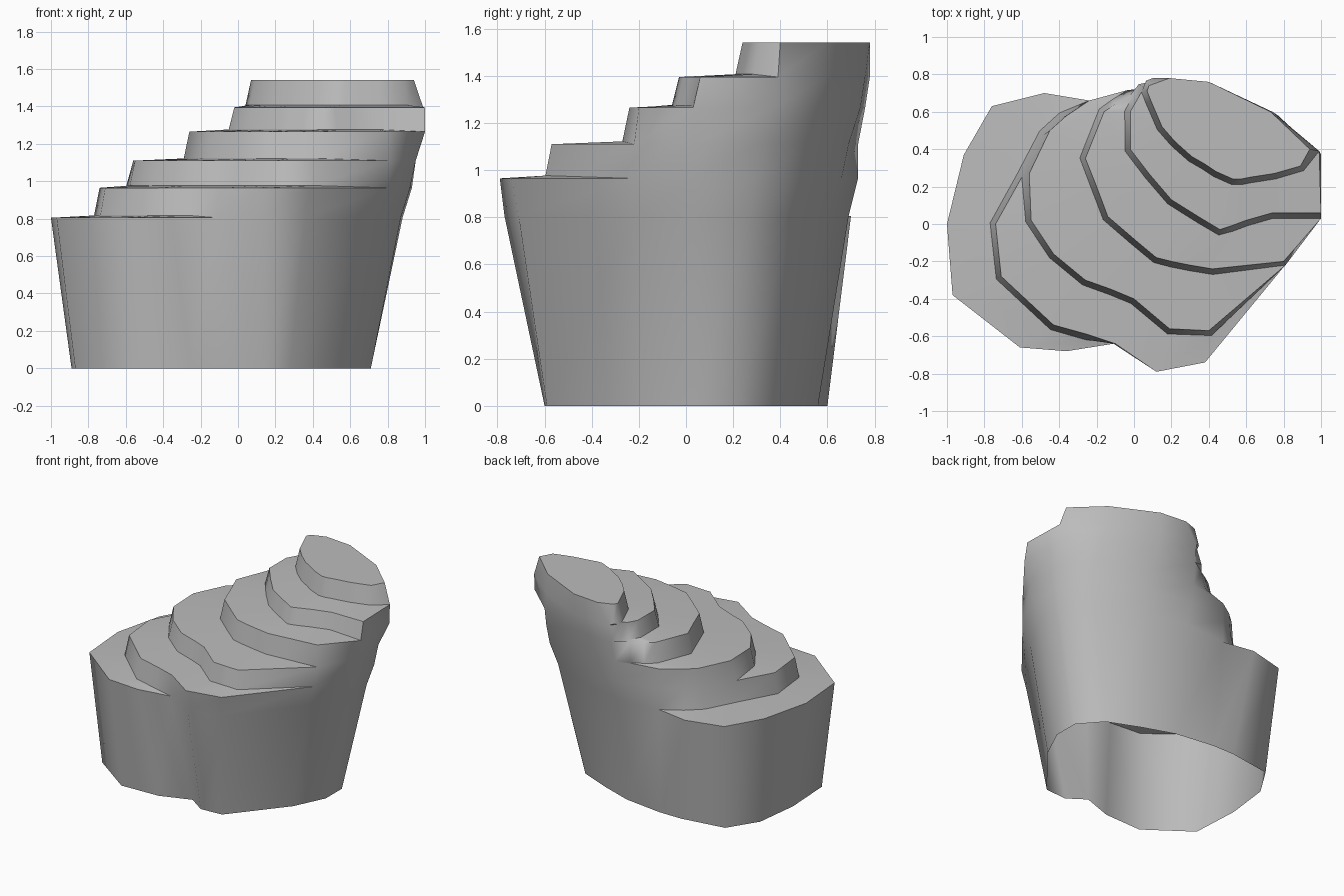
import bpy
import bmesh
import math
from mathutils import Vector

# Remove the default object
default = bpy.data.objects.get("Cube")
if default:
    bpy.data.objects.remove(default, do_unlink=True)

LIP = 0.03    # how far the foot of each riser stands out from its top
RISE = 0.012  # slight slope of each terrace towards its riser

# Outlines of the rock at each level, counter-clockwise from the front right,
# with the same number of points so that they can be lofted together
foot = [(.28, -.59), (.6, -.2), (.71, .03), (.71, .22), (.57, .38), (.33, .48),
        (.1, .56), (-.2, .6), (-.38, .6), (-.71, .55), (-.85, .33), (-.89, 0),
        (-.87, -.37), (-.55, -.6), (-.25, -.59), (-.02, -.51), (.11, -.6)]
first = [(.36, -.71), (.74, -.22), (.87, .03), (.88, .27), (.74, .46), (.4, .61),
         (.1, .69), (-.24, .66), (-.48, .7), (-.76, .63), (-.91, .37), (-1, 0),
         (-.97, -.38), (-.61, -.66), (-.36, -.68), (-.11, -.64), (.12, -.77)]
second = [(.38, -.74), (.8, -.23), (.92, .03), (.93, .29), (.79, .49), (.42, .66),
          (.1, .73), (-.24, .66), (-.38, .57), (-.48, .48), (-.6, .25), (-.74, 0),
          (-.71, -.28), (-.43, -.54), (-.25, -.59), (-.1, -.64), (.12, -.79)]
third = [(.4, -.57), (.81, -.22), (.95, .03), (.95, .31), (.79, .53), (.42, .69),
         (.08, .73), (-.24, .66), (-.36, .58), (-.45, .5), (-.56, .27), (-.55, .02),
         (-.43, -.16), (-.26, -.3), (-.12, -.35), (0, -.4), (.19, -.56)]
fourth = [(.42, -.24), (.8, -.2), (1, .03), (1, .37), (.77, .58), (.41, .74),
          (.09, .76), (-.02, .69), (-.1, .64), (-.16, .6), (-.26, .35), (-.2, .2),
          (-.14, .04), (0, -.08), (.12, -.18), (.2, -.2), (.3, -.22)]
fifth = [(.6, .02), (.74, .06), (1, .06), (.99, .39), (.74, .6), (.4, .76),
         (.1, .78), (.05, .73), (.02, .67), (-.02, .6), (-.02, .4), (.08, .27),
         (.2, .13), (.28, .08), (.36, .03), (.46, -.03), (.52, -.01)]
summit = [(.62, .25), (.75, .27), (.89, .31), (.94, .4), (.73, .6), (.4, .76),
          (.19, .78), (.08, .74), (.07, .71), (.09, .66), (.15, .52), (.22, .44),
          (.31, .36), (.38, .32), (.44, .28), (.53, .24), (.57, .24)]

# Each terrace: outline, height, and the run of points where it opens
count = len(foot)
terraces = [(first, .805, range(8, 15)),
            (second, .965, range(11, count + 1)),
            (third, 1.11, range(7, count + 1)),
            (fourth, 1.265, range(7, count + 2)),
            (fifth, 1.395, range(7, count + 3))]


def outward(outline, i):
    """Point i of an outline, pushed out along its normal."""
    before, point, after = (Vector(outline[(i + k) % count]) for k in (-1, 0, 1))
    along = (after - before).normalized()
    return point + Vector((along.y, -along.x)) * LIP


def riser_foot(below, above, height, opened):
    """Ring on a terrace where the next riser starts."""
    steps = {i % count for i in opened}
    return [(*outward(above, i), height + RISE) if i in steps
            else (*below[i], height) for i in range(count)]


def flat_ring(outline, height):
    return [(x, y, height) for x, y in outline]


# Stack the rings: foot, then a terrace edge and a riser foot for each level
rings = [flat_ring(foot, 0)]
for level, (outline, height, opened) in enumerate(terraces):
    above = terraces[level + 1][0] if level + 1 < len(terraces) else summit
    rings.append(flat_ring(outline, height))
    rings.append(riser_foot(outline, above, height, opened))
rings.append(flat_ring(summit, 1.542))

# Loft the walls and terraces, cap the summit, leave the underside open
bm = bmesh.new()
loops = [[bm.verts.new(p) for p in ring] for ring in rings]
for lower, upper in zip(loops, loops[1:]):
    for i in range(count):
        j = (i + 1) % count
        bm.faces.new((lower[i], lower[j], upper[j], upper[i]))
bm.faces.new(loops[-1])
bmesh.ops.remove_doubles(bm, verts=bm.verts, dist=0.0005)

mesh = bpy.data.meshes.new("terraced_rock")
bm.to_mesh(mesh)
bm.free()
rock = bpy.data.objects.new("terraced_rock", mesh)
bpy.context.collection.objects.link(rock)

# Plain grey stone
stone = bpy.data.materials.new("grey_stone")
stone.use_nodes = True
grey = (.5, .5, .5, 1)
stone.diffuse_color = grey
stone.node_tree.nodes["Principled BSDF"].inputs["Base Color"].default_value = grey
mesh.materials.append(stone)

# Smooth walls with crisp terrace edges
bpy.context.view_layer.objects.active = rock
rock.select_set(True)
bpy.ops.object.shade_smooth_by_angle(angle=math.radians(55))
